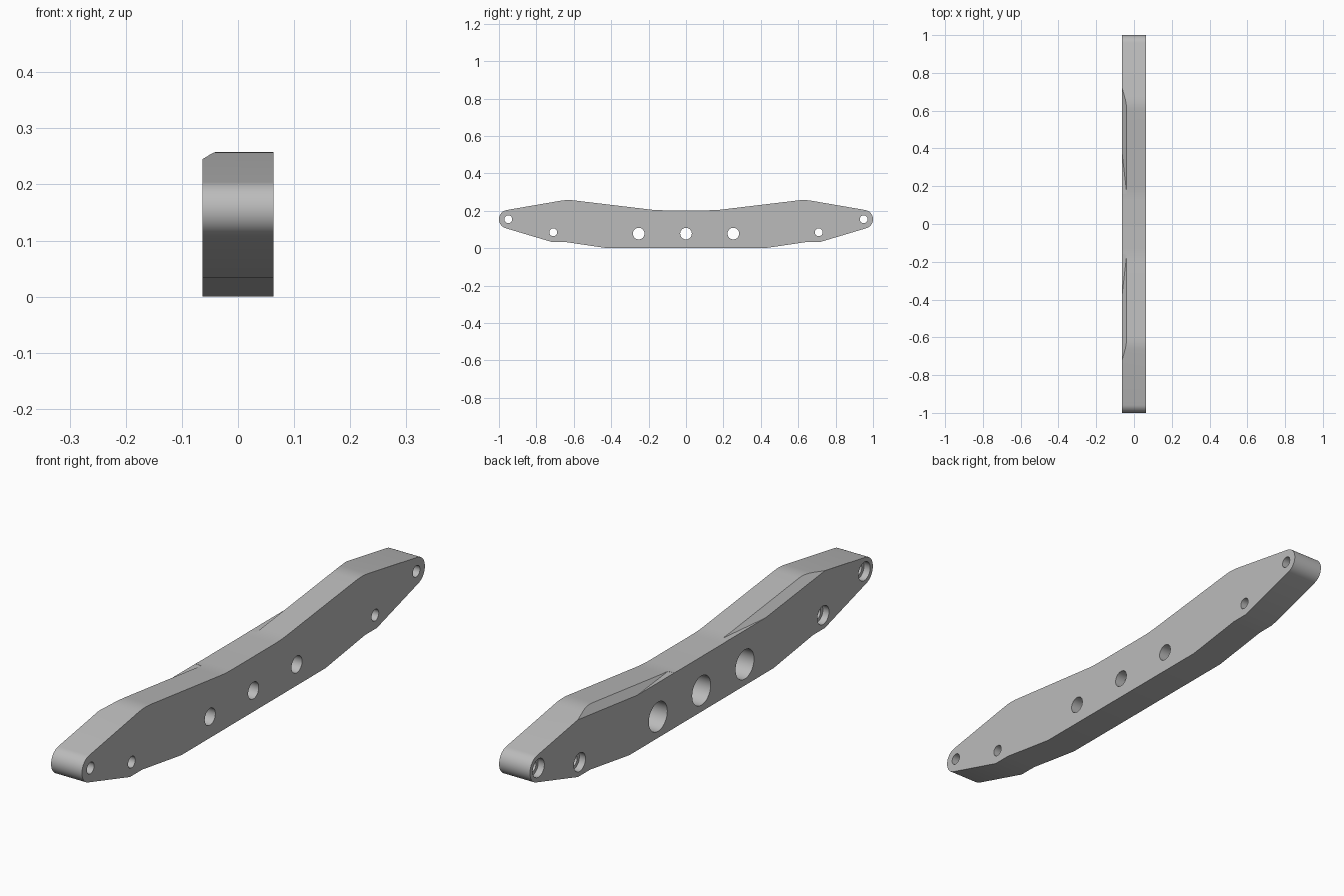
import bpy, bmesh
from math import radians, cos, sin
from mathutils import Vector

cube = bpy.data.objects.get("Cube")
if cube:
    bpy.data.objects.remove(cube)

HALF = 0.063      # half thickness along x
FLAT = 0.203      # height of the flat middle of the top edge

grey = bpy.data.materials.new("satin grey")
grey.use_nodes = True
grey.diffuse_color = (0.5, 0.5, 0.5, 1)
grey.node_tree.nodes["Principled BSDF"].inputs["Base Color"].default_value = (0.5, 0.5, 0.5, 1)


def make_object(name, bm):
    bmesh.ops.recalc_face_normals(bm, faces=bm.faces)
    mesh = bpy.data.meshes.new(name)
    bm.to_mesh(mesh)
    bm.free()
    mesh.materials.append(grey)
    ob = bpy.data.objects.new(name, mesh)
    bpy.context.collection.objects.link(ob)
    return ob


def soften(before, corner, after, size=0.035, steps=5):
    """Replace a profile corner with a short smooth curve."""
    b, c, a = Vector(before), Vector(corner), Vector(after)
    p = c + (b - c).normalized() * size
    q = c + (a - c).normalized() * size
    return [tuple(p * (1 - t) ** 2 + c * 2 * t * (1 - t) + q * t * t)
            for t in (i / steps for i in range(steps + 1))]


def cylinder(name, y, z, radius, x0, x1, sides=40):
    bm = bmesh.new()
    ring = [bm.verts.new((x0, y + radius * cos(radians(360 * i / sides)),
                          z + radius * sin(radians(360 * i / sides)))) for i in range(sides)]
    face = bm.faces.new(ring)
    out = bmesh.ops.extrude_face_region(bm, geom=[face])
    bmesh.ops.translate(bm, vec=(x1 - x0, 0, 0),
                        verts=[v for v in out["geom"] if isinstance(v, bmesh.types.BMVert)])
    return make_object(name, bm)


def cut(target, cutter):
    cutter.hide_render = True
    mod = target.modifiers.new("cut", "BOOLEAN")
    mod.operation = "DIFFERENCE"
    mod.solver = "EXACT"
    mod.object = cutter
    bpy.context.view_layer.objects.active = target
    bpy.ops.object.modifier_apply(modifier=mod.name)
    bpy.data.objects.remove(cutter)


# Side profile of one half, from middle top round the end to middle bottom
waist, peak = (0.16, FLAT), (0.635, 0.26)
tip = [(0.95 + 0.05 * cos(radians(a)), 0.155 + 0.05 * sin(radians(a)))
       for a in (80 - 153 * i / 16 for i in range(17))]
half = soften((0, FLAT), waist, peak) + soften(waist, peak, tip[0]) + tip
half += [(0.72, 0.034), (0.65, 0.034), (0.42, 0)]
outline = half + [(-y, z) for y, z in reversed(half)]

# Body plate
bm = bmesh.new()
plate = bm.faces.new([bm.verts.new((-HALF, y, z)) for y, z in outline])
out = bmesh.ops.extrude_face_region(bm, geom=[plate])
bmesh.ops.translate(bm, vec=(2 * HALF, 0, 0),
                    verts=[v for v in out["geom"] if isinstance(v, bmesh.types.BMVert)])
body = make_object("mounting_bar", bm)


# Sloping edge reliefs on the recessed side, level with the flat middle
def relief(side):
    floor, rise, slant = FLAT + 0.0005, 0.12, 1.04
    xs = (-0.1, -0.0385)

    def plane(x, y):
        return FLAT + rise * (y - 0.17) + slant * (x + 0.04)

    points = [(xs[0], 0.155, floor), (xs[0], 0.155, 0.4)]
    for x in xs:
        start = 0.17 + (floor - FLAT - slant * (x + 0.04)) / rise
        points += [(x, start, floor), (x, start, 0.4), (x, 0.9, plane(x, 0.9)), (x, 0.9, 0.4)]
    bm = bmesh.new()
    for x, y, z in points:
        bm.verts.new((x, side * y, z))
    bmesh.ops.convex_hull(bm, input=bm.verts)
    return make_object("relief_cutter", bm)


for side in (-1, 1):
    cut(body, relief(side))

# Stepped bolt holes: y, z, hole radius, recess radius, recess depth
holes = [(0, 0.078, 0.031, 0.054, 0.085)]
for s in (-1, 1):
    holes += [(s * 0.253, 0.078, 0.031, 0.054, 0.085),
              (s * 0.71, 0.085, 0.021, 0.034, 0.025),
              (s * 0.95, 0.155, 0.021, 0.034, 0.025)]
for y, z, r, recess, depth in holes:
    cut(body, cylinder("hole_cutter", y, z, r, -0.1, 0.1))
    cut(body, cylinder("recess_cutter", y, z, recess, -0.1, depth - HALF))

# Smooth shading with sharp edges
bpy.ops.object.select_all(action="DESELECT")
body.select_set(True)
bpy.context.view_layer.objects.active = body
bpy.ops.object.shade_smooth_by_angle(angle=radians(25))
